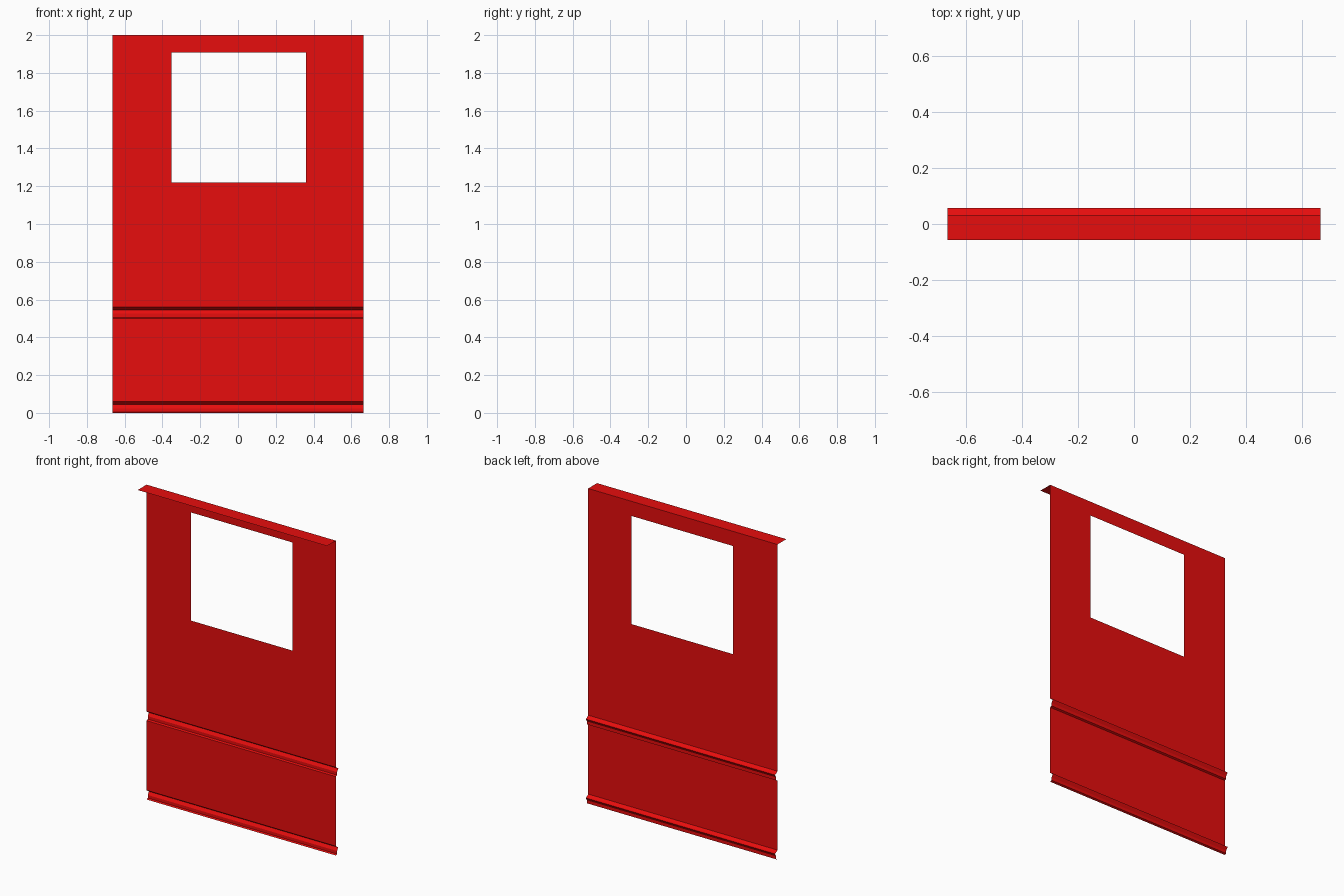
import bpy
import bmesh

if "Cube" in bpy.data.objects:
    bpy.data.objects.remove(bpy.data.objects["Cube"])

HALF_W = 0.665
WALL_Y = 0.032
WINDOW_X = (-0.352, 0.36)
WINDOW_Z = (1.22, 1.907)


def groove(z):
    """Side profile (y, z) of one pressed groove, bottom to top."""
    return [(WALL_Y, z), (0.044, z + 0.005), (0.044, z + 0.024),
            (0.057, z + 0.044), (0.046, z + 0.048), (WALL_Y, z + 0.059)]


# Side profile of the sheet: two grooves, flat wall, top flange to the front
profile = groove(0.0) + groove(0.501)
profile += [(WALL_Y, WINDOW_Z[0]), (WALL_Y, WINDOW_Z[1]), (WALL_Y, 2.0), (-0.057, 2.0)]
columns = [-HALF_W, WINDOW_X[0], WINDOW_X[1], HALF_W]

# Sweep the profile across the width, leaving the window open
bm = bmesh.new()
rows = [[bm.verts.new((x, y, z)) for x in columns] for y, z in profile]
for (low, high) in zip(rows, rows[1:]):
    for i in range(len(columns) - 1):
        in_window = i == 1 and abs(low[0].co.z - WINDOW_Z[0]) < 1e-4
        if not in_window:
            bm.faces.new((low[i], low[i + 1], high[i + 1], high[i]))

mesh = bpy.data.meshes.new("wall_panel")
bm.to_mesh(mesh)
bm.free()
panel = bpy.data.objects.new("wall_panel", mesh)
bpy.context.collection.objects.link(panel)

# Red paint
paint = bpy.data.materials.new("red_paint")
paint.diffuse_color = (0.8, 0.004, 0.004, 1.0)
paint.use_nodes = True
paint.node_tree.nodes["Principled BSDF"].inputs["Base Color"].default_value = paint.diffuse_color
mesh.materials.append(paint)
